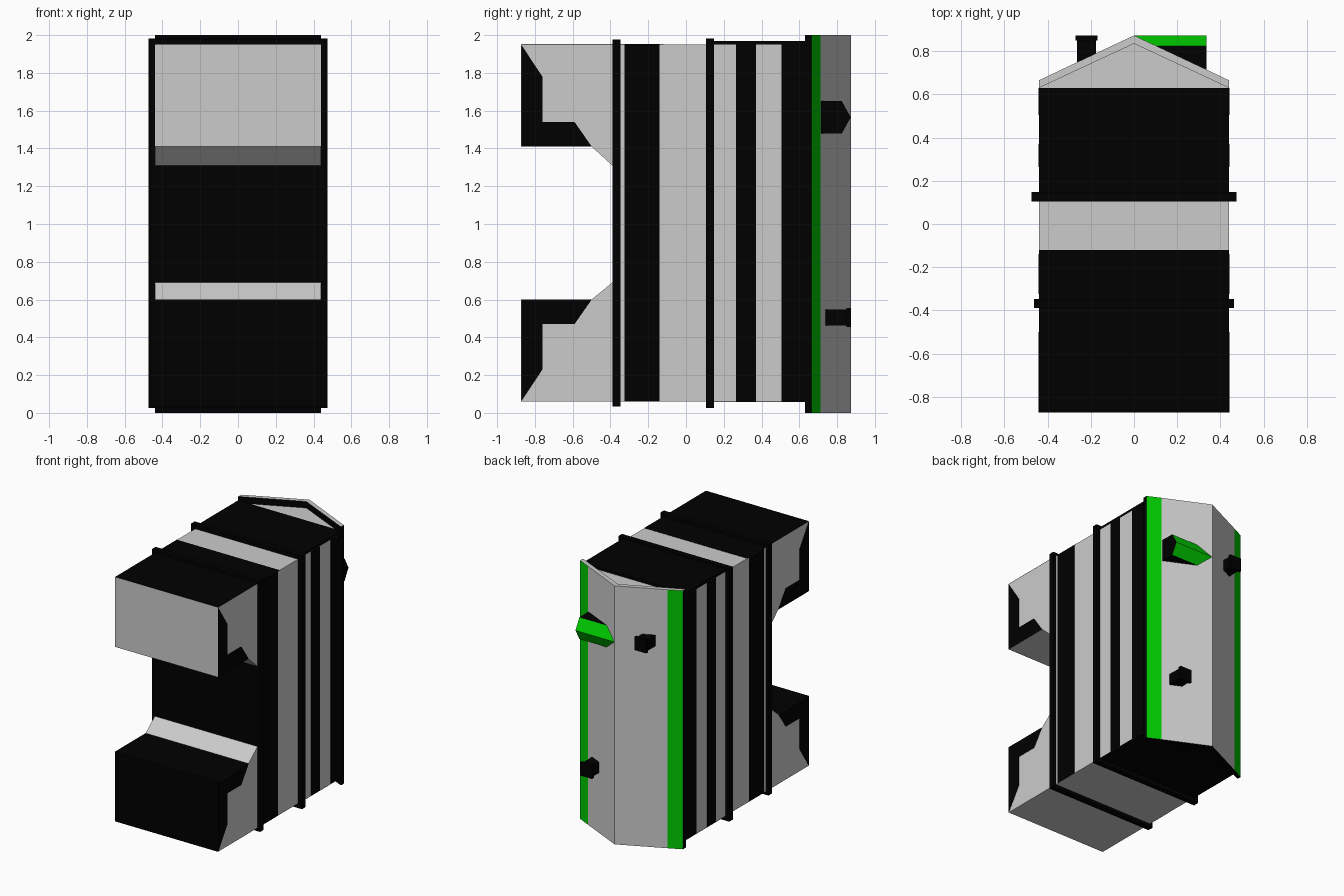
import bpy, bmesh

if "Cube" in bpy.data.objects:
    bpy.data.objects.remove(bpy.data.objects["Cube"])


def material(name, rgb):
    m = bpy.data.materials.new(name)
    m.diffuse_color = (*rgb, 1)
    m.use_nodes = True
    m.node_tree.nodes["Principled BSDF"].inputs["Base Color"].default_value = m.diffuse_color
    return m


GREY = material("grey", (0.8, 0.8, 0.8))
BLACK = material("black", (0, 0, 0))
GREEN = material("green", (0, 0.6, 0))


def prism(name, profile, axis, lo, hi, base=GREY, sides=None, low_cap=None):
    """Extrude a profile: axis 'x' takes (y, z) points, axis 'z' takes (x, y).
    sides maps a profile edge number to its own material."""
    bm = bmesh.new()

    def ring(t):
        return [bm.verts.new((t, a, b) if axis == 'x' else (a, b, t)) for a, b in profile]

    r0, r1 = ring(lo), ring(hi)
    mats = [base, BLACK, GREEN]
    cap = bm.faces.new(r0[::-1])
    if low_cap:
        cap.material_index = mats.index(low_cap, 1)
    bm.faces.new(r1)
    n = len(profile)
    for i in range(n):
        j = (i + 1) % n
        f = bm.faces.new((r0[i], r0[j], r1[j], r1[i]))
        if sides and i in sides:
            f.material_index = mats.index(sides[i], 1)
    bmesh.ops.recalc_face_normals(bm, faces=bm.faces)
    me = bpy.data.meshes.new(name)
    bm.to_mesh(me)
    bm.free()
    for m in mats:
        me.materials.append(m)
    ob = bpy.data.objects.new(name, me)
    bpy.context.collection.objects.link(ob)
    return ob


def box(name, x, y, z, mat):
    return prism(name, [(x[0], y[0]), (x[1], y[0]), (x[1], y[1]), (x[0], y[1])],
                 'z', z[0], z[1], mat)


# Main walls with the open passage between the two feet
walls = [(-0.873, 0.06), (-0.873, 0.6), (-0.5, 0.6), (-0.39, 0.69),
         (-0.39, 1.31), (-0.5, 1.41), (-0.873, 1.41), (-0.873, 1.95),
         (0.63, 1.95), (0.63, 0.06)]
prism("walls", walls, 'x', -0.44, 0.44, GREY, {0: BLACK, 1: BLACK, 3: BLACK})

# Dark vertical stripes on both side walls
for k, y in enumerate([(-0.325, -0.14), (0.265, 0.37), (0.505, 0.629)]):
    box(f"side_stripe_{k}", (-0.442, 0.442), y, (0.061, 1.949), BLACK)

# Dark corner trim on the sides of the two feet
trim = [(-0.872, 1.949), (-0.76, 1.78), (-0.76, 1.54), (-0.59, 1.54),
        (-0.5, 1.411), (-0.872, 1.411)]
prism("upper_foot_trim", trim, 'x', -0.442, 0.442, BLACK)
prism("lower_foot_trim", [(y, 2.01 - z) for y, z in trim], 'x', -0.442, 0.442, BLACK)

# Gable fill and dark end panels
prism("gable", [(-0.44, 0.63), (0.44, 0.63), (0, 0.835)], 'z', 0.06, 1.95, low_cap=BLACK)
box("top_end_panel", (-0.44, 0.44), (0.125, 0.63), (1.95, 1.97), BLACK)
box("bottom_end_panel", (-0.44, 0.44), (0.125, 0.63), (0.057, 0.06), BLACK)
box("top_front_panel", (-0.44, 0.44), (-0.872, -0.12), (1.949, 1.952), BLACK)

# Storey bands running right round the walls
box("lower_band", (-0.463, 0.463), (-0.39, -0.347), (0.035, 1.977), BLACK)
box("upper_band", (-0.474, 0.474), (0.105, 0.148), (0.025, 1.982), BLACK)

# Pitched roof slab with coloured eave strips and dark fascias
roof = [(-0.44, 0.63), (-0.44, 0.665), (-0.34, 0.713), (0, 0.873),
        (0.34, 0.713), (0.44, 0.665), (0.44, 0.63), (0, 0.835)]
prism("roof", roof, 'z', 0, 2, GREY,
      {0: BLACK, 1: GREEN, 4: GREEN, 5: BLACK, 6: BLACK, 7: BLACK}, low_cap=BLACK)

# Dormer with a small pitched roof
dormer = [(0.71, 1.48), (0.825, 1.48), (0.872, 1.565), (0.825, 1.65), (0.71, 1.65)]
prism("dormer", dormer, 'x', 0.0, 0.335, BLACK, {1: GREEN, 2: GREEN})

# Capped chimneys, one on each slope
for side, cx, cz in (("left", -0.22, 1.6), ("right", 0.245, 0.505)):
    for part, r, y0, y1 in (("chimney", 0.043, 0.72, 0.852), ("chimney_cap", 0.051, 0.85, 0.873)):
        box(f"{side}_{part}", (cx - r, cx + r), (y0, y1), (cz - r, cz + r), BLACK)
